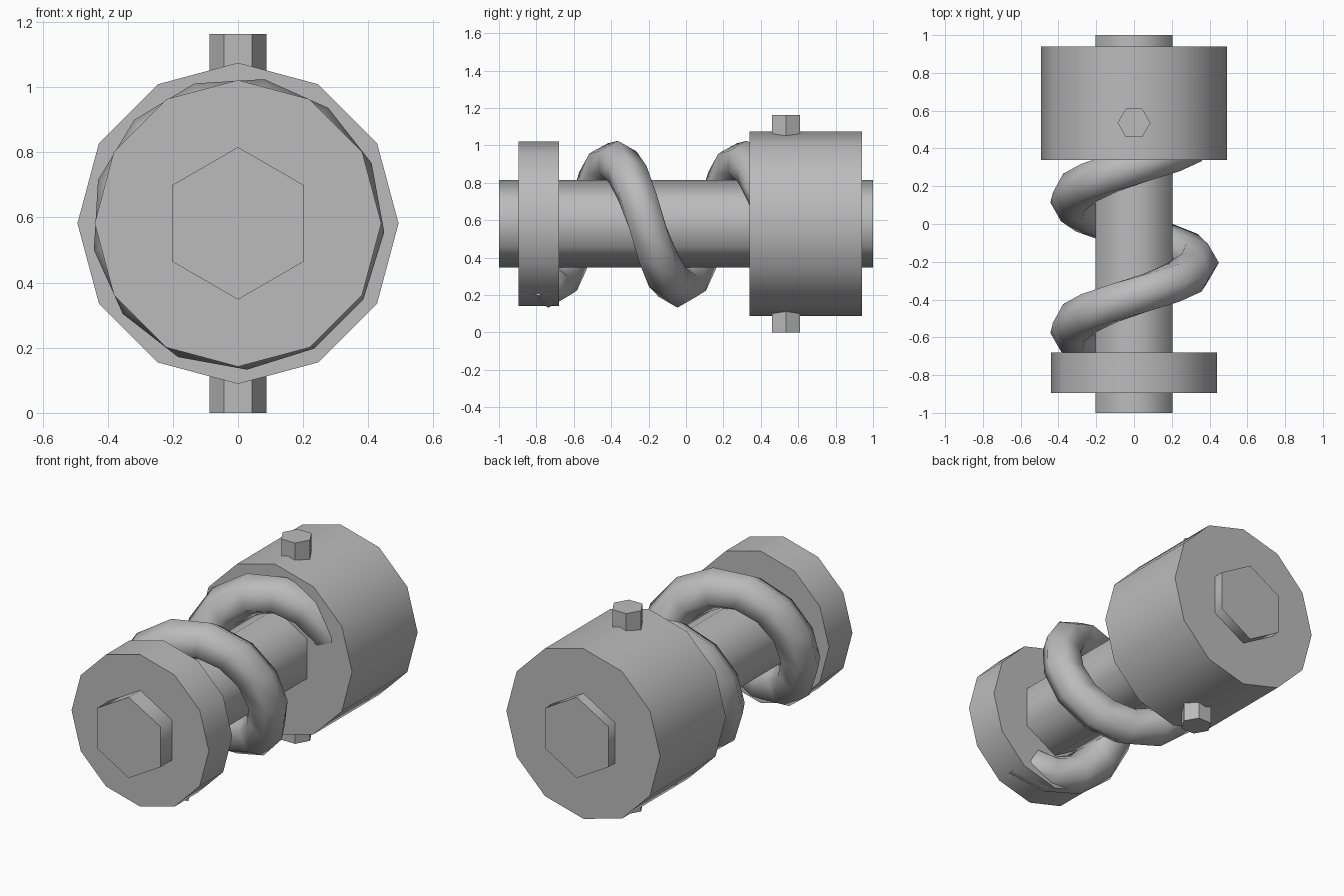
import bpy, bmesh
from math import sin, cos, tau, radians
from mathutils import Vector

if "Cube" in bpy.data.objects:
    bpy.data.objects.remove(bpy.data.objects["Cube"])

AXIS_Z = 0.582

grey = bpy.data.materials.new("plain grey")
grey.use_nodes = True
colour = (0.5, 0.5, 0.5, 1)
grey.diffuse_color = colour
grey.node_tree.nodes["Principled BSDF"].inputs["Base Color"].default_value = colour


def finish(name, bm, smooth_angle):
    bmesh.ops.recalc_face_normals(bm, faces=bm.faces)
    mesh = bpy.data.meshes.new(name)
    bm.to_mesh(mesh)
    bm.free()
    mesh.materials.append(grey)
    obj = bpy.data.objects.new(name, mesh)
    bpy.context.collection.objects.link(obj)
    if smooth_angle:
        bpy.ops.object.select_all(action="DESELECT")
        obj.select_set(True)
        bpy.context.view_layer.objects.active = obj
        bpy.ops.object.shade_smooth_by_angle(angle=radians(smooth_angle))
    return obj


def prism(name, sides, radius, start, direction, u, v, smooth_angle):
    """Regular prism; its first corner points along u."""
    bm = bmesh.new()
    start, direction, u, v = map(Vector, (start, direction, u, v))
    ring = [bm.verts.new(start + radius * (u * cos(tau * i / sides) + v * sin(tau * i / sides)))
            for i in range(sides)]
    base = bm.faces.new(ring)
    top = bmesh.ops.extrude_face_region(bm, geom=[base], use_keep_orig=True)["geom"]
    bmesh.ops.translate(bm, vec=direction,
                        verts=[g for g in top if isinstance(g, bmesh.types.BMVert)])
    return finish(name, bm, smooth_angle)


def lengthwise(name, sides, radius, y0, y1):
    return prism(name, sides, radius, (0, y0, AXIS_Z), (0, y1 - y0, 0), (0, 0, 1), (1, 0, 0), 70)


# Shaft and the two collars along y
lengthwise("shaft", 6, 0.234, -1, 1)
lengthwise("front_collar", 12, 0.44, -0.895, -0.68)
lengthwise("back_collar", 12, 0.493, 0.34, 0.94)

# Cross pin through the back collar
prism("cross_pin", 6, 0.087, (0, 0.535, 0), (0, 0, 1.163), (1, 0, 0), (0, 1, 0), 0)

# Spiral thread: hexagonal section swept around the shaft
STEPS, PITCH, SIDES = 13, 0.69, 6
bm = bmesh.new()
rings = []
for k in range(-11, 14):
    a = radians(-3.4) - tau * k / STEPS
    y = -0.205 + PITCH * k / STEPS
    ring = []
    for j in range(SIDES):
        b = tau * j / SIDES
        r = 0.335 + 0.115 * cos(b)
        ring.append(bm.verts.new((r * cos(a), y + 0.115 * sin(b), AXIS_Z + r * sin(a))))
    rings.append(ring)
for p, q in zip(rings, rings[1:]):
    for j in range(SIDES):
        n = (j + 1) % SIDES
        bm.faces.new((p[j], p[n], q[n], q[j]))
bm.faces.new(rings[0])
bm.faces.new(rings[-1])
finish("spiral_thread", bm, 75)
